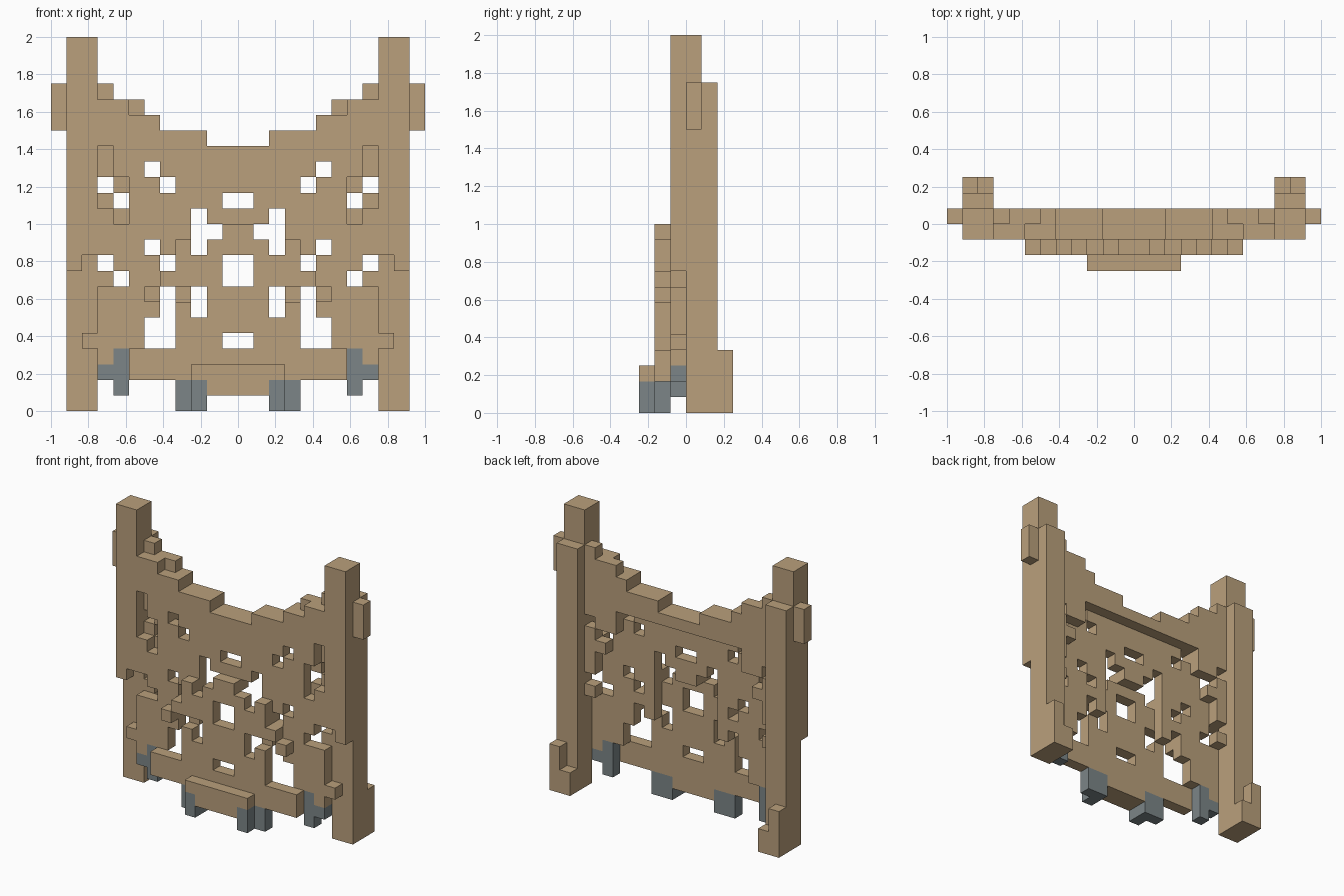
import bpy
import bmesh
from mathutils import Vector

UNIT = 1 / 12  # edge length of one block

cube = bpy.data.objects.get("Cube")
if cube:
    bpy.data.objects.remove(cube, do_unlink=True)


def make_material(name, rgb):
    mat = bpy.data.materials.new(name)
    mat.use_nodes = True
    mat.diffuse_color = (*rgb, 1)
    mat.node_tree.nodes["Principled BSDF"].inputs["Base Color"].default_value = (*rgb, 1)
    return mat


TAN = make_material("tan_hide", (0.49, 0.35, 0.2))
GREY = make_material("grey_stone", (0.2, 0.235, 0.245))


def block(x0, x1, y0, y1, z0, z1):
    """Set of unit cells filling a box."""
    return {(x, y, z) for x in range(x0, x1) for y in range(y0, y1) for z in range(z0, z1)}


def mirrored(cells):
    return cells | {(-1 - x, y, z) for x, y, z in cells}


def build(name, cells, mat):
    """Skin a set of cells with outer faces only, then merge flat areas."""
    bm = bmesh.new()
    for cell in sorted(cells):
        for axis in range(3):
            for side in (0, 1):
                near = list(cell)
                near[axis] += 2 * side - 1
                if tuple(near) in cells:
                    continue
                u, v = (axis + 1) % 3, (axis + 2) % 3
                corners = []
                for a, b in ((0, 0), (1, 0), (1, 1), (0, 1)):
                    p = Vector(cell)
                    p[axis] += side
                    p[u] += a
                    p[v] += b
                    corners.append(bm.verts.new(p * UNIT))
                bm.faces.new(corners if side else corners[::-1])
    bmesh.ops.remove_doubles(bm, verts=bm.verts[:], dist=UNIT / 50)
    bmesh.ops.dissolve_limit(bm, angle_limit=0.01, verts=bm.verts[:], edges=bm.edges[:])
    mesh = bpy.data.meshes.new(name)
    bm.to_mesh(mesh)
    bm.free()
    mesh.materials.append(mat)
    obj = bpy.data.objects.new(name, mesh)
    bpy.context.collection.objects.link(obj)


def sheet(name, y, bottoms, tops, gaps, extra=()):
    """One hanging layer: a run of cells per column, less gaps, mirrored."""
    cells = set()
    for x, (low, high) in enumerate(zip(bottoms, tops)):
        cells |= block(x, x + 1, y, y + 1, low, high)
    cells -= {(x, y, z) for x, z in gaps}
    cells |= {(x, y, z) for x, z in extra}
    build(name, mirrored(cells), TAN)


# Posts with stepped feet and side pegs
post = block(9, 11, 0, 2, 0, 21) | block(9, 11, 0, 1, 21, 24)
post |= block(10, 11, -1, 0, 9, 24) | block(9, 10, -1, 0, 10, 24)
post |= block(10, 11, 2, 3, 0, 4) | block(9, 10, 2, 3, 0, 2)
post |= block(11, 12, 0, 1, 18, 21)
left_post = post
right_post = {(-1 - x, y, z) for x, y, z in post}
build("left_post", left_post, TAN)
build("right_post", right_post, TAN)

# Openings that pass right through the hanging
HOLES = [(0, 13), (5, 15), (4, 14), (8, 14), (7, 13),
         (2, 10), (2, 11), (2, 12), (1, 11), (5, 10), (4, 9),
         (8, 9), (7, 8), (0, 8), (0, 9), (2, 6), (2, 7),
         (4, 6), (4, 7), (4, 5), (5, 5), (4, 4), (0, 4)]

# Rear layer
sheet("upper_hanging", 0,
      (16, 16, 16, 16, 16, 16, 14, 12, 8),
      (17, 17, 18, 18, 18, 19, 20, 20, 21), HOLES)

# Middle layer, with gaps that show the rear layer
SIDE_GAPS = [(8, 8), (8, 13), (8, 15), (8, 16), (7, 12), (7, 14)]
sheet("middle_hanging", -1,
      (11, 11, 10, 7, 8, 6, 4, 4, 3),
      (17, 17, 18, 18, 18, 19, 19, 20, 20),
      HOLES + SIDE_GAPS, extra=[(9, 4)])

# Front layer, wide at the hem and stepping up to the centre
sheet("lower_hanging", -2,
      (1, 1, 2, 2, 2, 2, 2),
      (12, 11, 10, 11, 9, 4, 4),
      HOLES + [(3, 7)], extra=[(5, 7)])

# Front lip of the hem
build("hem_lip", mirrored(block(0, 3, -3, -2, 2, 3) | block(0, 2, -3, -2, 1, 2)), TAN)

# Grey weights under the hem
build("inner_weights", mirrored(block(2, 4, -2, -1, 0, 2) | block(2, 3, -3, -2, 0, 2)), GREY)
build("outer_weights", mirrored(block(7, 8, -1, 0, 1, 4) | block(8, 9, -1, 0, 2, 3)), GREY)
